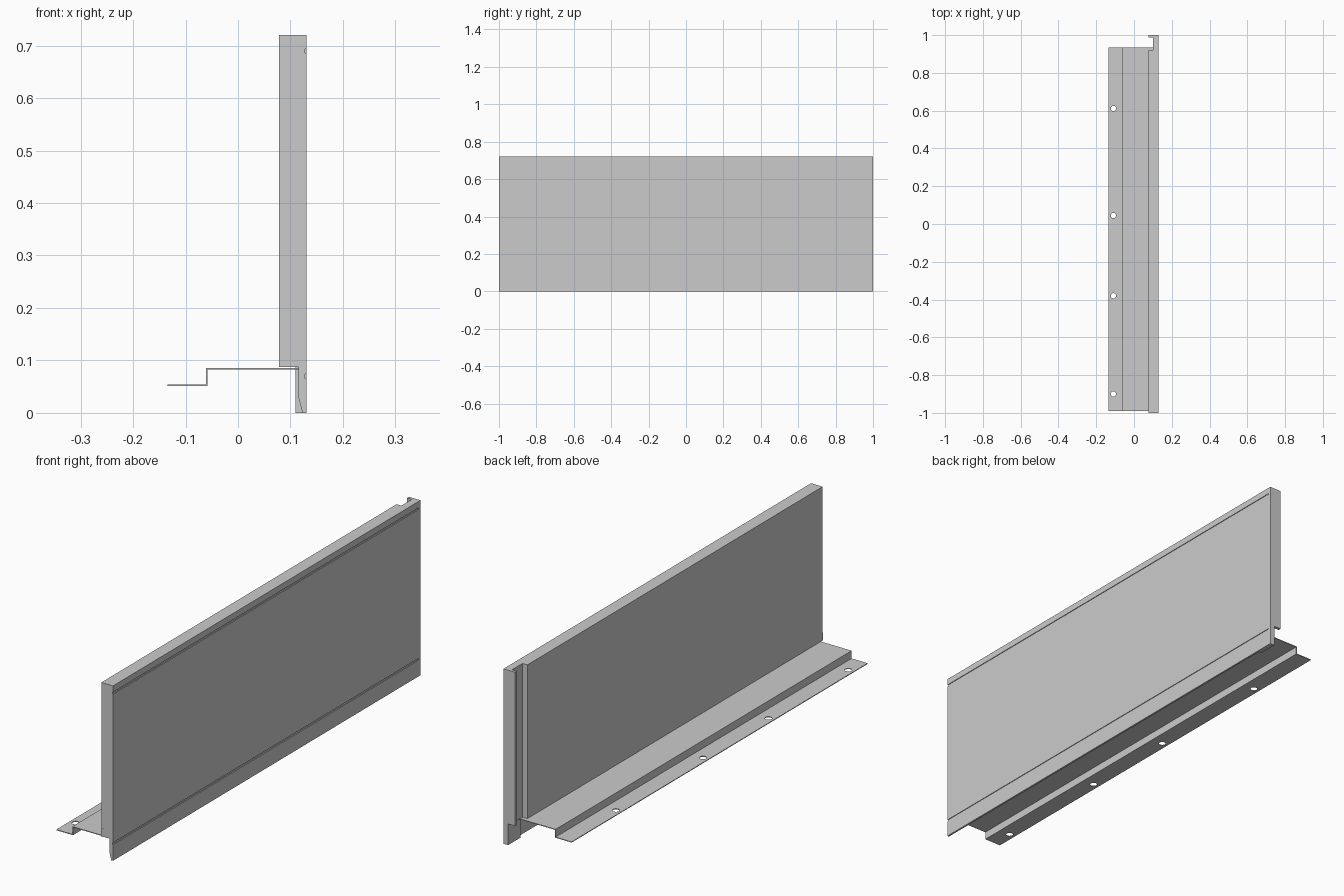
import bpy, bmesh, math
from mathutils import Matrix

if "Cube" in bpy.data.objects:
    bpy.data.objects.remove(bpy.data.objects["Cube"])


def extrude_y(name, profile, y0, y1):
    """Extrude a closed (x, z) profile along y."""
    bm = bmesh.new()
    face = bm.faces.new([bm.verts.new((x, y0, z)) for x, z in profile])
    res = bmesh.ops.extrude_face_region(bm, geom=[face])
    verts = [g for g in res["geom"] if isinstance(g, bmesh.types.BMVert)]
    bmesh.ops.translate(bm, verts=verts, vec=(0, y1 - y0, 0))
    bmesh.ops.recalc_face_normals(bm, faces=bm.faces)
    mesh = bpy.data.meshes.new(name)
    bm.to_mesh(mesh)
    bm.free()
    obj = bpy.data.objects.new(name, mesh)
    bpy.context.collection.objects.link(obj)
    return obj


BACK, FRONT, TOP = 0.078, 0.131, 0.72
LEDGE = 0.087


def groove(z, d=0.003, h=0.004):
    """Shallow groove in the outer face, listed going up."""
    return [(FRONT, z - h), (FRONT - d, z - h), (FRONT - d, z + h), (FRONT, z + h)]


outer = groove(0.07) + groove(0.69) + [(FRONT, TOP)]

# Main panel with tapered skirt and two outer grooves
extrude_y("panel", [(BACK, LEDGE), (0.115, LEDGE), (0.115, 0.03), (0.123, 0),
                    (FRONT, 0)] + outer + [(BACK, TOP)], -1, 0.92)

# Narrow continuation forming the floor of the end channel
extrude_y("channel_wall", [(0.1, LEDGE), (0.11, LEDGE), (0.11, 0),
                           (FRONT, 0)] + outer + [(0.1, TOP)], 0.92, 0.988)

# End flange closing the channel
extrude_y("end_flange", [(BACK, LEDGE), (0.11, LEDGE), (0.11, 0), (FRONT, 0),
                         (FRONT, TOP), (BACK, TOP)], 0.988, 1)

# Small corner tab on the other end
extrude_y("corner_tab", [(BACK, LEDGE), (0.092, LEDGE), (0.092, 0.12),
                         (BACK, 0.12)], -1.001, -0.999)

# Stepped mounting ledge in thin sheet
ledge = extrude_y("mounting_ledge", [
    (-0.134, 0.051), (-0.058, 0.051), (-0.058, 0.083), (0.115, 0.083),
    (0.115, 0.086), (-0.061, 0.086), (-0.061, 0.054), (-0.134, 0.054)],
    -0.99, 0.935)

# Screw holes along the ledge
bm = bmesh.new()
for y in (-0.9, -0.38, 0.045, 0.612):
    bmesh.ops.create_cone(bm, cap_ends=True, segments=24, radius1=0.014,
                          radius2=0.014, depth=0.03,
                          matrix=Matrix.Translation((-0.109, y, 0.0525)))
mesh = bpy.data.meshes.new("hole_cutter")
bm.to_mesh(mesh)
bm.free()
cutter = bpy.data.objects.new("hole_cutter", mesh)
bpy.context.collection.objects.link(cutter)
cutter.hide_render = True
cutter.display_type = 'WIRE'
mod = ledge.modifiers.new("holes", 'BOOLEAN')
mod.operation = 'DIFFERENCE'
mod.solver = 'EXACT'
mod.object = cutter
